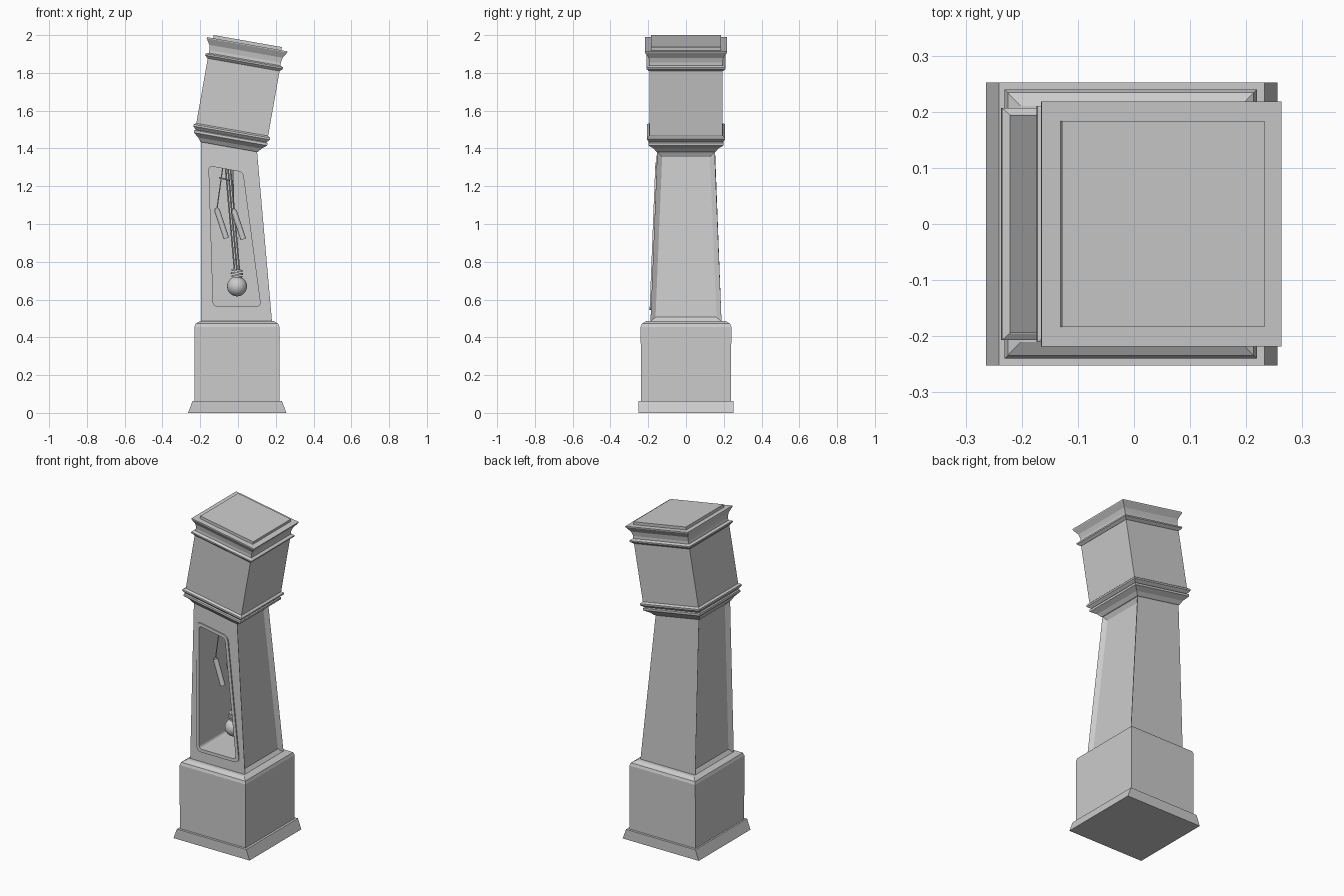
import bpy, bmesh, math
from mathutils import Vector, Matrix

if "Cube" in bpy.data.objects:
    bpy.data.objects.remove(bpy.data.objects["Cube"])


def finish(name, bm, smooth=False):
    bmesh.ops.recalc_face_normals(bm, faces=bm.faces)
    me = bpy.data.meshes.new(name)
    bm.to_mesh(me)
    bm.free()
    ob = bpy.data.objects.new(name, me)
    bpy.context.collection.objects.link(ob)
    if smooth:
        for o in bpy.context.selected_objects:
            o.select_set(False)
        ob.select_set(True)
        bpy.context.view_layer.objects.active = ob
        bpy.ops.object.shade_smooth_by_angle(angle=math.radians(35))
    return ob


def bridge(bm, loops, closed=False):
    n = len(loops[0])
    pairs = list(zip(loops, loops[1:])) + ([(loops[-1], loops[0])] if closed else [])
    for a, b in pairs:
        for i in range(n):
            j = (i + 1) % n
            bm.faces.new((a[i], a[j], b[j], b[i]))
    if not closed:
        bm.faces.new(loops[0])
        bm.faces.new(loops[-1])


def square_loft(name, sections, mat=Matrix()):
    """Stacked rectangles (half x, half y, height), optionally transformed."""
    bm = bmesh.new()
    loops = [[bm.verts.new(mat @ Vector((sx * hx, sy * hy, z)))
              for sx, sy in ((-1, -1), (1, -1), (1, 1), (-1, 1))]
             for hx, hy, z in sections]
    bridge(bm, loops)
    return finish(name, bm)


def rounded(pts, r, steps=5):
    """Polygon with its corners rounded by quadratic curves."""
    out = []
    pts = [Vector(p) for p in pts]
    for i, p in enumerate(pts):
        a = p + (pts[i - 1] - p).normalized() * r
        b = p + (pts[(i + 1) % len(pts)] - p).normalized() * r
        for k in range(steps + 1):
            t = k / steps
            out.append(a * (1 - t) ** 2 + p * 2 * t * (1 - t) + b * t * t)
    return out


def rod(name, a, b, r, seg=16):
    a, b = Vector(a), Vector(b)
    d = b - a
    m = Matrix.Translation((a + b) / 2) @ d.to_track_quat('Z', 'Y').to_matrix().to_4x4()
    bm = bmesh.new()
    bmesh.ops.create_cone(bm, cap_ends=True, segments=seg, radius1=r, radius2=r,
                          depth=d.length, matrix=m)
    return finish(name, bm, True)


def front_y(z):
    return -0.188 + (z - 0.485) / 0.92 * 0.036


# Base: plinth flares sideways only, box has a bevelled shoulder
square_loft("plinth", [(0.26, 0.2525, 0), (0.237, 0.2525, 0.062)],
            Matrix.Translation((-0.004, 0, 0)))
square_loft("base_box", [(0.225, 0.238, 0.055), (0.225, 0.24, 0.455), (0.219, 0.234, 0.472),
                         (0.196, 0.21, 0.486)], Matrix.Translation((-0.006, 0, 0)))

# Trunk: leaning tapered case with sunken side panels
bm = bmesh.new()
loops = [[bm.verts.new((x, sy * hy, z)) for x, z, sy in
          ((xl, zl, -1), (xr, zr, -1), (xr, zr, 1), (xl, zl, 1))]
         for xl, zl, xr, zr, hy in ((-0.195, 0.483, 0.18, 0.483, 0.188),
                                    (-0.195, 1.437, 0.101, 1.383, 0.152))]
bridge(bm, loops)
bmesh.ops.recalc_face_normals(bm, faces=bm.faces)
sides = [f for f in bm.faces if abs(f.normal.x) > 0.8]
bmesh.ops.inset_individual(bm, faces=sides, thickness=0.037)
for f in sides:
    bmesh.ops.translate(bm, verts=f.verts, vec=-f.normal * 0.018)
trunk = finish("trunk", bm)

# Door opening cut into the trunk
outer = [(-0.174, 1.33), (0.042, 1.292), (0.142, 0.546), (-0.149, 0.546)]
inner = [(-0.154, 1.307), (0.025, 1.275), (0.12, 0.565), (-0.131, 0.565)]
bm = bmesh.new()
loops = [[bm.verts.new((p.x, y, p.y)) for p in rounded(inner, 0.022)] for y in (-0.3, 0.125)]
bridge(bm, loops)
cutter = finish("opening_cutter", bm)
cutter.hide_render = True
cut = trunk.modifiers.new("opening", 'BOOLEAN')
cut.operation = 'DIFFERENCE'
cut.solver = 'EXACT'
cut.object = cutter
bpy.context.view_layer.objects.active = trunk
bpy.ops.object.modifier_apply(modifier="opening")
bpy.data.objects.remove(cutter)

# Door frame: raised rounded rim following the front slope
bm = bmesh.new()
ro, ri = rounded(outer, 0.035), rounded(inner, 0.022)
loops = [[bm.verts.new((p.x, front_y(p.y) + dy, p.y)) for p in ring]
         for ring, dy in ((ro, 0.006), (ro, -0.007), (ri, -0.007), (ri, 0.012))]
bridge(bm, loops, closed=True)
finish("door_frame", bm, True)

# Hood: tilted ten degrees to the right
tilt = Matrix.Translation((-0.047, 0, 1.407)) @ Matrix.Rotation(math.radians(10), 4, 'Y')
profiles = {
    "lower_moulding": [(0.15, 0), (0.156, 0.003), (0.17, 0.022), (0.197, 0.043), (0.197, 0.056),
                       (0.19, 0.06), (0.206, 0.076), (0.206, 0.086), (0.194, 0.094)],
    "hood_box": [(0.193, 0.085), (0.193, 0.45)],
    "crown": [(0.194, 0.443), (0.209, 0.457), (0.209, 0.465), (0.193, 0.472), (0.192, 0.488),
              (0.197, 0.515), (0.217, 0.547), (0.217, 0.553)],
    "top_slab": [(0.183, 0.55), (0.183, 0.57)],
}
for name, prof in profiles.items():
    square_loft(name, [(h, h + 0.001, z) for h, z in prof], tilt)

# Pendulum: three rods, collars and a round bob
py = -0.03
for i, dx in enumerate((-0.013, 0, 0.013)):
    rod(f"pendulum_rod_{i}", (-0.055 + dx, py, 1.32), (-0.005 + dx, py, 0.75), 0.004, 8)
for z, r in ((0.755, 0.03), (0.738, 0.033), (0.722, 0.028)):
    rod("pendulum_collar", (-0.006, py, z - 0.005), (-0.005, py, z + 0.005), r)
bm = bmesh.new()
bmesh.ops.create_uvsphere(bm, u_segments=24, v_segments=14, radius=0.053,
                          matrix=Matrix.Translation((-0.005, py, 0.67)))
finish("pendulum_bob", bm, True)

# Hanging weights on thin cords
rod("cord_bar", (-0.1, -0.06, 1.245), (-0.045, -0.06, 1.232), 0.004, 8)
for i, (x, z, top) in enumerate(((-0.087, 1.0, (-0.078, 1.32)), (0.003, 0.995, (-0.028, 1.31)))):
    d = Vector((-0.025, 0, 0.076))
    c = Vector((x, -0.06, z))
    rod(f"weight_{i}", c - d, c + d, 0.015)
    rod(f"weight_cap_{i}", c + d, c + d * 1.1, 0.01)
    rod(f"weight_cord_{i}", c + d, (top[0], -0.06, top[1]), 0.003, 8)
